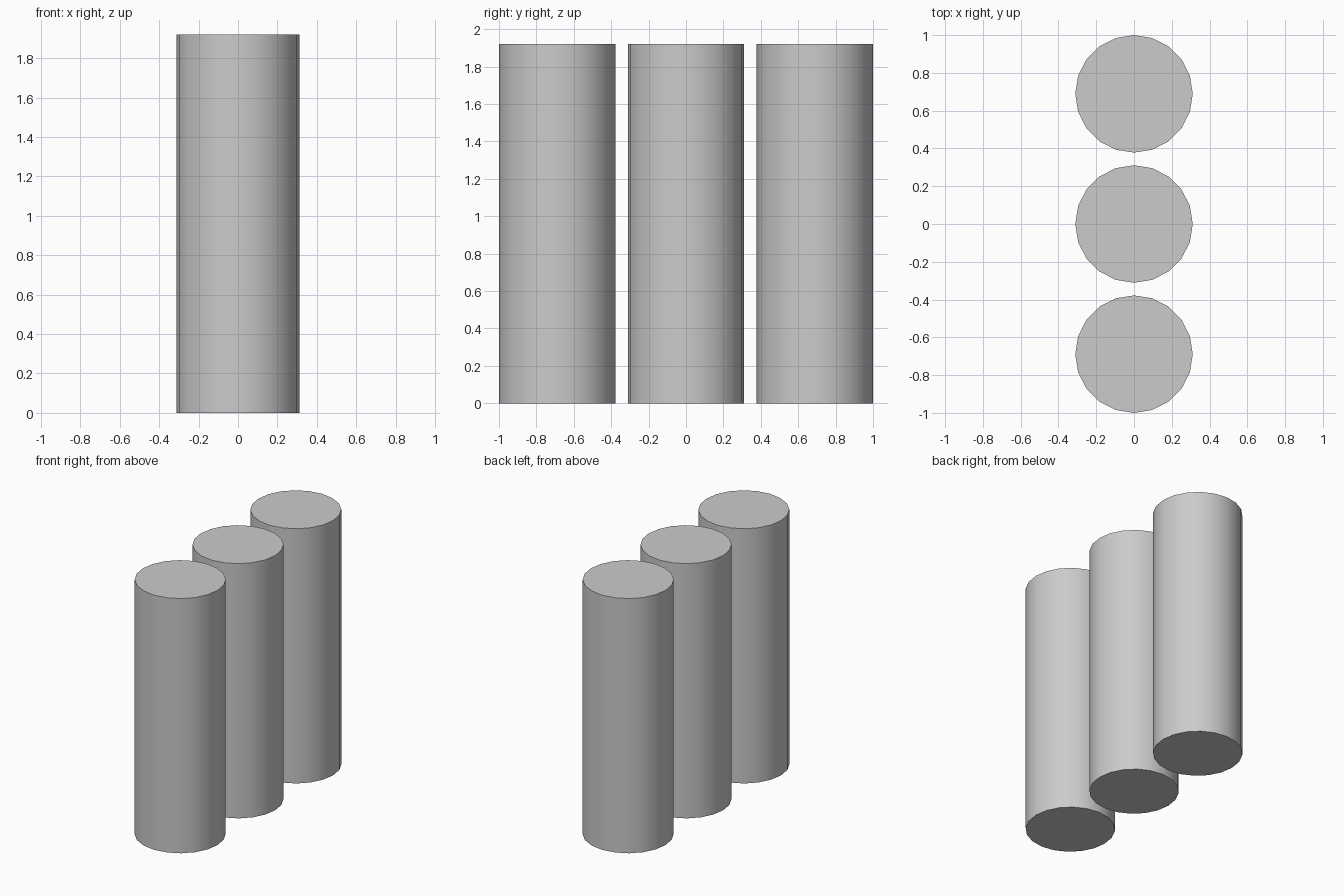
import bpy

if "Cube" in bpy.data.objects:
    bpy.data.objects.remove(bpy.data.objects["Cube"])

RADIUS, HEIGHT, SPACING = 0.311, 1.92, 0.689

# Three identical upright columns in a row along y
for i, name in enumerate(("front_column", "middle_column", "back_column")):
    bpy.ops.mesh.primitive_cylinder_add(
        vertices=20, radius=RADIUS, depth=HEIGHT,
        location=(0, (i - 1) * SPACING, HEIGHT / 2))
    bpy.context.object.name = name
    bpy.ops.object.shade_smooth_by_angle()
